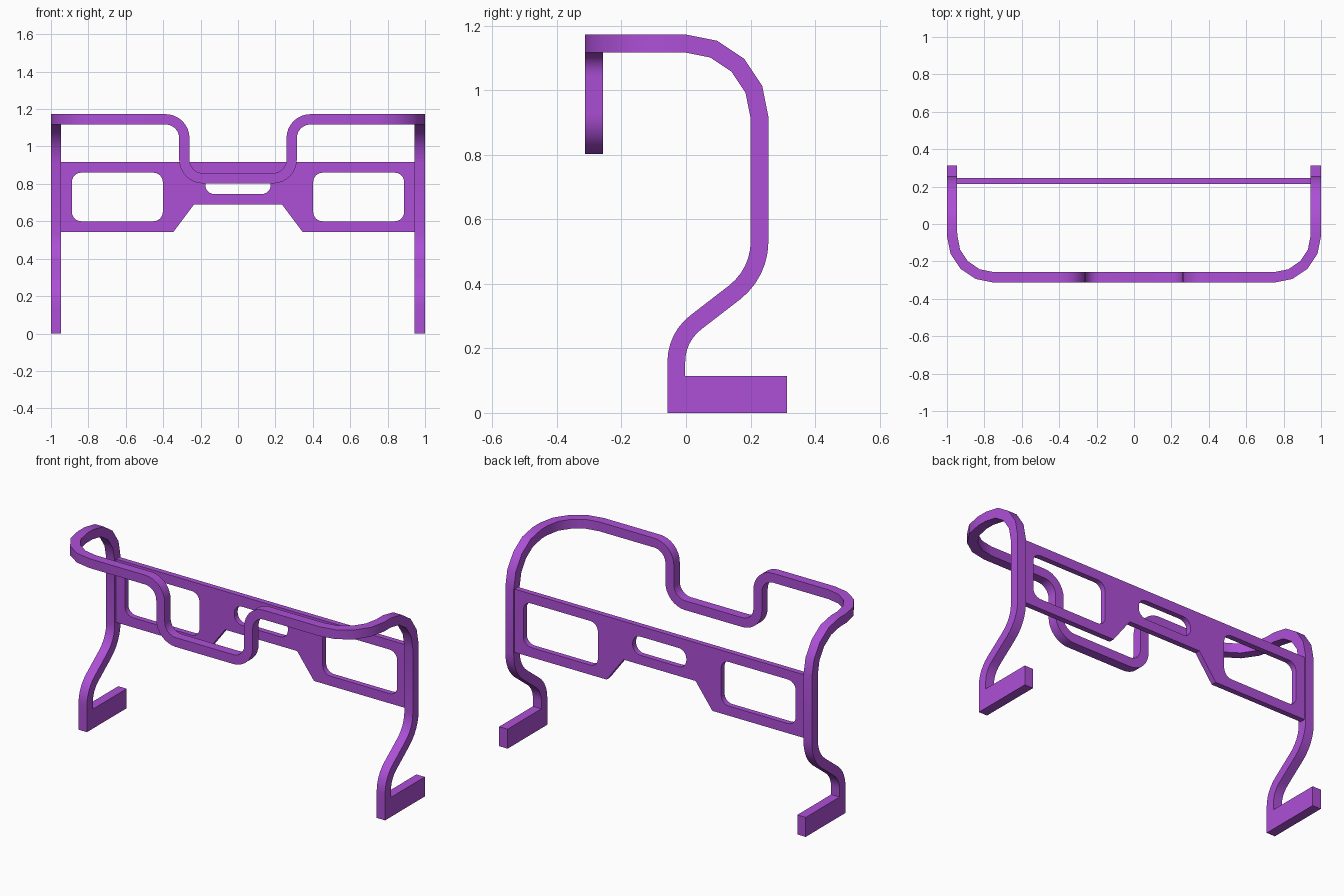
import bpy, bmesh, math
from mathutils import Vector, Matrix

if "Cube" in bpy.data.objects:
    bpy.data.objects.remove(bpy.data.objects["Cube"])

mat = bpy.data.materials.new("purple_paint")
mat.diffuse_color = (0.42, 0.08, 0.68, 1)
mat.use_nodes = True
mat.node_tree.nodes["Principled BSDF"].inputs["Base Color"].default_value = mat.diffuse_color
W = 0.055  # tube width


def add_object(name, mesh):
    ob = bpy.data.objects.new(name, mesh)
    bpy.context.collection.objects.link(ob)
    mesh.materials.clear()
    mesh.materials.append(mat)
    return ob


def fillet(corners):
    """Polyline of (point, radius, segments) with rounded corners."""
    pts = []
    for i, (p, r, n) in enumerate(corners):
        p = Vector(p)
        if r == 0:
            pts.append(p)
            continue
        a = (Vector(corners[i - 1][0]) - p).normalized()
        b = (Vector(corners[(i + 1) % len(corners)][0]) - p).normalized()
        half = a.angle(b) / 2
        c = p + (a + b).normalized() * r / math.sin(half)
        start = p + a * r / math.tan(half) - c
        axis = start.cross(p + b * r / math.tan(half) - c).normalized()
        turn = math.pi - 2 * half
        pts += [c + Matrix.Rotation(turn * k / n, 3, axis) @ start for k in range(n + 1)]
    return pts


def sweep(name, pts, ring):
    """Carry a section ring along the path with mitred joints."""
    bm = bmesh.new()
    rings = [[bm.verts.new(v) for v in ring]]
    for i in range(1, len(pts)):
        d = (pts[i] - pts[i - 1]).normalized()
        nxt = (pts[i + 1] - pts[i]).normalized() if i + 1 < len(pts) else d
        n = d + nxt
        ring = [v + d * ((pts[i] - v).dot(n) / d.dot(n)) for v in ring]
        rings.append([bm.verts.new(v) for v in ring])
    for a, b in zip(rings, rings[1:]):
        for k in range(4):
            bm.faces.new((a[k], a[k - 1], b[k - 1], b[k]))
    bm.faces.new(rings[0])
    bm.faces.new(rings[-1])
    bmesh.ops.recalc_face_normals(bm, faces=bm.faces)
    me = bpy.data.meshes.new(name)
    bm.to_mesh(me)
    bm.free()
    return add_object(name, me)


# Continuous square tube: legs, top bends and dropped front rail
X, Y = 1 - W / 2, -0.285
half = [((X, -0.03, 0.115), 0, 0), ((X, -0.03, 0.234), 0.154, 6),
        ((X, 0.228, 0.433), 0.2, 6), ((X, 0.228, 1.145), 0.23, 4),
        ((X, Y, 1.145), 0.2225, 4), ((0.287, Y, 1.145), 0.1, 8),
        ((0.287, Y, 0.83), 0.1, 8)]
path = fillet(half + [((-p[0], p[1], p[2]), r, n) for p, r, n in reversed(half)])
h = W / 2
section = [path[0] + Vector((sx * h, sy * h, 0))
           for sx, sy in ((-1, -1), (1, -1), (1, 1), (-1, 1))]
frame = sweep("tube_frame", path, section)
bpy.context.view_layer.objects.active = frame
frame.select_set(True)
bpy.ops.object.shade_smooth_by_angle(angle=math.radians(30))

# Feet
for side, s in (("left", -1), ("right", 1)):
    bm = bmesh.new()
    bmesh.ops.create_cube(bm, size=1, matrix=Matrix.Translation((s * X, 0.1275, 0.0575))
                          @ Matrix.Diagonal((W, 0.37, 0.115, 1)))
    me = bpy.data.meshes.new("foot_" + side)
    bm.to_mesh(me)
    bm.free()
    add_object("foot_" + side, me)


# Rear panel with two windows and a centre slot
def window(x0, x1, z0, z1, r):
    return fillet([((x, z, 0), r, 6) for x, z in ((x0, z0), (x1, z0), (x1, z1), (x0, z1))])


edge = [(0.235, 0.69), (0.345, 0.543), (0.95, 0.543), (0.95, 0.916)]
outline = [Vector((x, z, 0)) for x, z in edge + [(-x, z) for x, z in reversed(edge)]]
loops = [outline, window(-0.888, -0.402, 0.6, 0.86, 0.05),
         window(0.402, 0.888, 0.6, 0.86, 0.05), window(-0.175, 0.175, 0.745, 0.855, 0.05)]
cu = bpy.data.curves.new("panel_profile", 'CURVE')
cu.dimensions = '2D'
cu.fill_mode = 'BOTH'
cu.extrude = 0.016
for loop in loops:
    sp = cu.splines.new('POLY')
    sp.points.add(len(loop) - 1)
    for q, v in zip(sp.points, loop):
        q.co = (v.x, v.y, 0, 1)
    sp.use_cyclic_u = True
tmp = bpy.data.objects.new("panel_profile", cu)
bpy.context.collection.objects.link(tmp)
bpy.context.view_layer.update()
me = bpy.data.meshes.new_from_object(tmp.evaluated_get(bpy.context.evaluated_depsgraph_get()))
bpy.data.objects.remove(tmp)
me.transform(Matrix.Translation((0, 0.231, 0)) @ Matrix.Rotation(math.pi / 2, 4, 'X'))
panel = add_object("rear_panel", me)
for f in me.polygons:
    f.use_smooth = False
